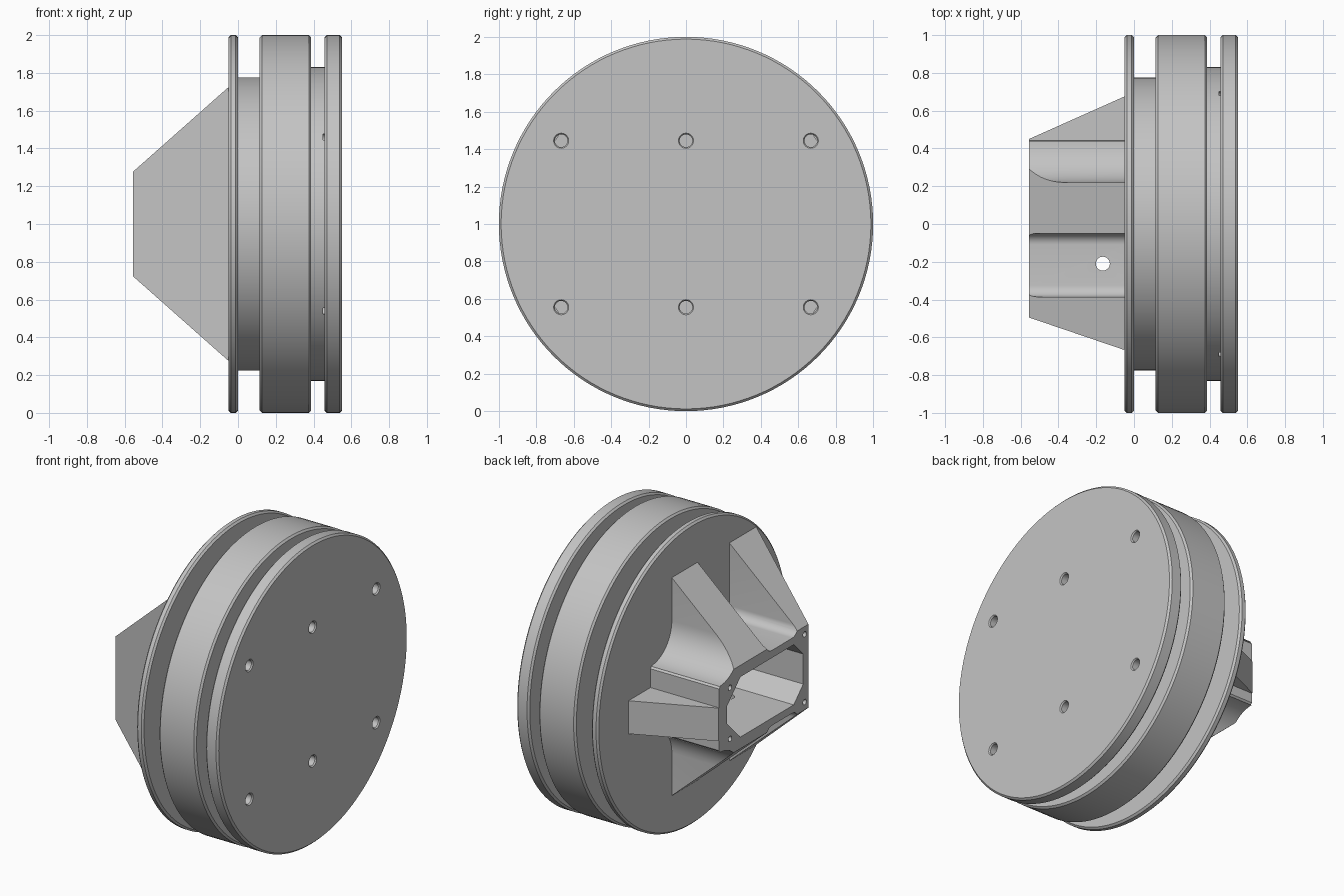
import bpy, bmesh, math

if "Cube" in bpy.data.objects:
    bpy.data.objects.remove(bpy.data.objects["Cube"], do_unlink=True)

grey = bpy.data.materials.new("plain grey")
grey.use_nodes = True
grey.diffuse_color = (0.55, 0.55, 0.55, 1)
grey.node_tree.nodes["Principled BSDF"].inputs["Base Color"].default_value = (0.55, 0.55, 0.55, 1)

MID = 1.0            # height of the wheel axis
FRONT, PLATE = -0.555, -0.05


def finish(name, bm):
    bmesh.ops.recalc_face_normals(bm, faces=bm.faces)
    mesh = bpy.data.meshes.new(name)
    bm.to_mesh(mesh)
    bm.free()
    obj = bpy.data.objects.new(name, mesh)
    bpy.context.collection.objects.link(obj)
    mesh.materials.append(grey)
    return obj


def loft(name, x0, loop0, x1, loop1=None):
    """Solid between two (y, z) outlines, z measured from the axis."""
    bm = bmesh.new()
    a = [bm.verts.new((x0, y, z + MID)) for y, z in loop0]
    b = [bm.verts.new((x1, y, z + MID)) for y, z in (loop1 or loop0)]
    bm.faces.new(a)
    bm.faces.new(b[::-1])
    n = len(a)
    for i in range(n):
        j = (i + 1) % n
        bm.faces.new((a[i], b[i], b[j], a[j]))
    return finish(name, bm)


def circle(y, z, r, n=32):
    return [(y + r * math.cos(2 * math.pi * i / n), z + r * math.sin(2 * math.pi * i / n)) for i in range(n)]


def arc(y, z, r, start, end, n=12):
    angles = [math.radians(start + (end - start) * i / n) for i in range(n + 1)]
    return [(y + r * math.cos(t), z + r * math.sin(t)) for t in angles]


def rect(y0, y1, z):
    return [(y0, -z), (y1, -z), (y1, z), (y0, z)]


def combine(obj, cutter, operation="DIFFERENCE"):
    cutter.hide_render = True
    bpy.context.view_layer.objects.active = obj
    mod = obj.modifiers.new("cut", "BOOLEAN")
    mod.operation, mod.solver, mod.object = operation, "EXACT", cutter
    bpy.ops.object.modifier_apply(modifier=mod.name)
    bpy.data.objects.remove(cutter, do_unlink=True)


def smooth(obj):
    bpy.ops.object.select_all(action="DESELECT")
    obj.select_set(True)
    bpy.context.view_layer.objects.active = obj
    bpy.ops.object.shade_smooth_by_angle(angle=math.radians(25))


# Grooved drum: turned profile of three chamfered rims and two grooves
c = 0.012
profile = [(PLATE, 0)]
for x0, x1, groove in ((PLATE, 0.0, 0.775), (0.115, 0.387, 0.83), (0.458, 0.55, None)):
    profile += [(x0, 1 - c), (x0 + c, 1), (x1 - c, 1), (x1, 1 - c)]
    if groove:
        following = 0.115 if x1 == 0 else 0.458
        profile += [(x1, groove), (following, groove)]
profile.append((0.55, 0))
bm = bmesh.new()
verts = [bm.verts.new((x, 0, r + MID)) for x, r in profile]
edges = [bm.edges.new(pair) for pair in zip(verts, verts[1:])]
bmesh.ops.spin(bm, geom=verts + edges, cent=(0, 0, MID), axis=(1, 0, 0), angle=2 * math.pi, steps=128)
bmesh.ops.remove_doubles(bm, verts=bm.verts, dist=0.0005)
drum = finish("grooved_drum", bm)

# Six countersunk bolt holes in the outer face
for y in (-0.667, 0, 0.667):
    for z in (-0.445, 0.445):
        combine(drum, loft("hole", 0.45, circle(y, z, 0.034), 0.6))
        combine(drum, loft("rim", 0.542, circle(y, z, 0.034), 0.552, circle(y, z, 0.042)))
smooth(drum)


# Ribbed socket housing: filleted section trimmed by a tapered block
def half_section(fin_edge):
    pts = [(0.75, fin_edge), (0.445, fin_edge), (0.445, 0.205), (0.43, 0.22)]
    pts += arc(0.44, 0.44, 0.22, 270, 180)
    pts += [(0.22, 0.8), (-0.05, 0.8)]
    pts += arc(-0.11, 0.31, 0.06, 0, -90, 8)
    pts += arc(-0.325, 0.31, 0.06, 270, 180, 8)
    return pts + [(-0.385, 0.8), (-0.75, 0.8)]


upper = half_section(0.08)
lower = [(y, -z) for y, z in half_section(0.14)]
housing = loft("socket_housing", -0.6, upper + lower[::-1], -0.03)
taper = loft("taper", FRONT, rect(-0.495, 0.45, 0.2775), PLATE, rect(-0.667, 0.675, 0.725))
combine(housing, taper, "INTERSECT")

# Socket cavity with chamfered corners
cavity = [(-0.34, 0.2), (0.22, 0.2), (0.36, 0.06), (0.36, -0.06),
          (0.22, -0.2), (-0.34, -0.2), (-0.44, -0.1), (-0.44, 0.1)]
combine(housing, loft("cavity", -0.7, cavity, 0.05))

# Screw holes around the socket mouth
for y, z in ((-0.455, 0.225), (0.33, 0.17)):
    for side in (-1, 1):
        combine(housing, loft("screw", -0.6, circle(y, z * side, 0.018, 16), -0.45))

# Cross hole running through the top and bottom walls
bpy.ops.mesh.primitive_cylinder_add(vertices=32, radius=0.037, depth=1.0, location=(-0.165, -0.21, MID))
combine(housing, bpy.context.object)
smooth(housing)
